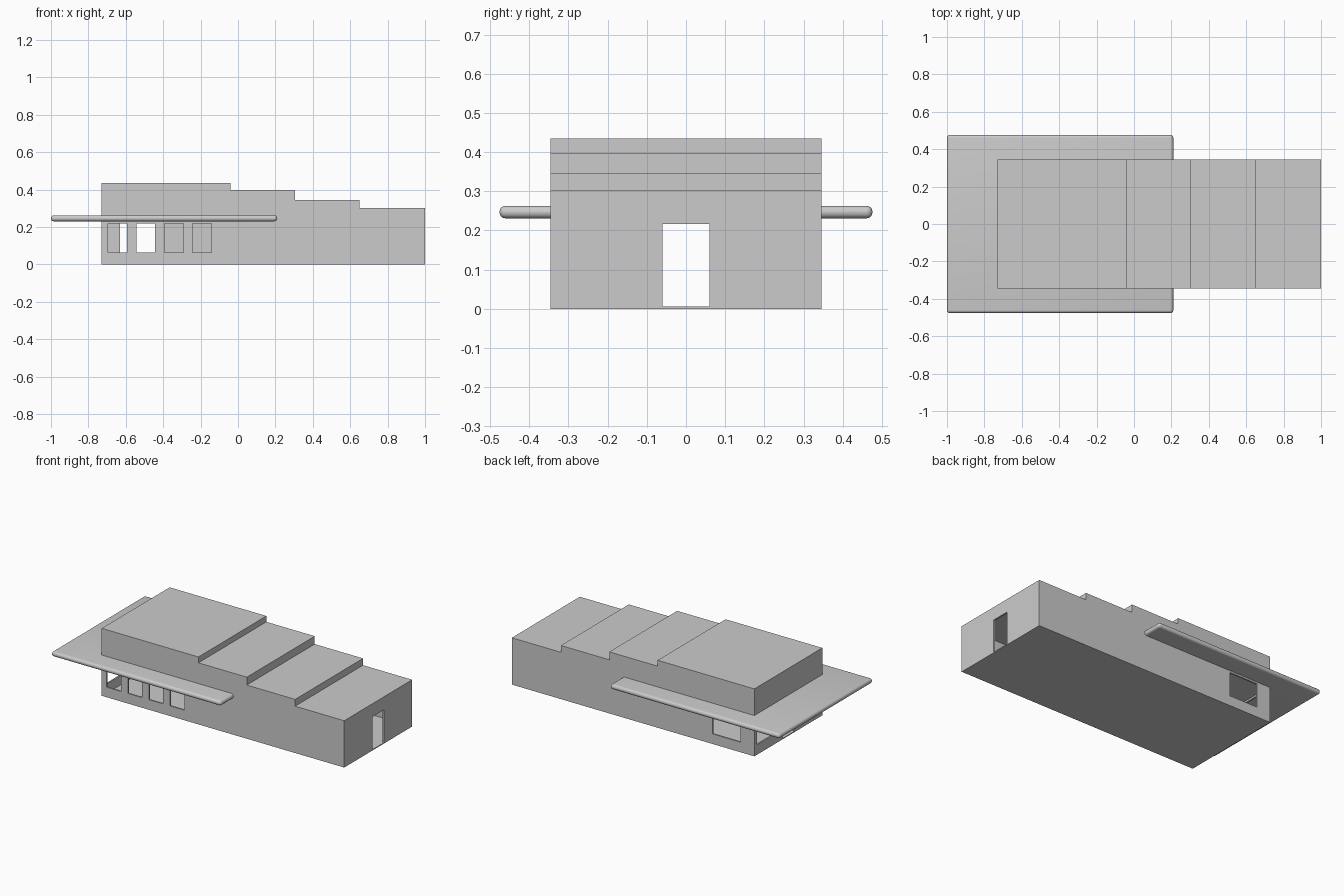
import bpy, bmesh

if "Cube" in bpy.data.objects:
    bpy.data.objects.remove(bpy.data.objects["Cube"])

WALL, FLOOR = 0.01, 0.005
STEPS = [(-0.04, 0.435), (0.305, 0.397), (0.65, 0.346), (1.0, 0.302)]


def mesh_object(name, bm):
    bmesh.ops.recalc_face_normals(bm, faces=bm.faces)
    mesh = bpy.data.meshes.new(name)
    bm.to_mesh(mesh)
    bm.free()
    ob = bpy.data.objects.new(name, mesh)
    bpy.context.collection.objects.link(ob)
    return ob


def box(name, x0, x1, y0, y1, z0, z1):
    bm = bmesh.new()
    bmesh.ops.create_cube(bm, size=1)
    for v in bm.verts:
        v.co = ((x0 + x1) / 2 + v.co.x * (x1 - x0),
                (y0 + y1) / 2 + v.co.y * (y1 - y0),
                (z0 + z1) / 2 + v.co.z * (z1 - z0))
    return mesh_object(name, bm)


def stepped_prism(name, inset, bottom):
    # side profile with a staircase roof, extruded across the width
    left = -0.73 + inset
    pts = [(left, bottom)]
    x = left
    for end, top in STEPS:
        pts += [(x, top - inset), (end - inset, top - inset)]
        x = end - inset
    pts.append((x, bottom))
    half = 0.346 - inset
    bm = bmesh.new()
    face = bm.faces.new([bm.verts.new((px, -half, pz)) for px, pz in pts])
    ext = bmesh.ops.extrude_face_region(bm, geom=[face])
    moved = [g for g in ext["geom"] if isinstance(g, bmesh.types.BMVert)]
    bmesh.ops.translate(bm, verts=moved, vec=(0, 2 * half, 0))
    return mesh_object(name, bm)


def activate(ob):
    bpy.ops.object.select_all(action='DESELECT')
    ob.select_set(True)
    bpy.context.view_layer.objects.active = ob


def cut(target, cutter):
    cutter.hide_render = True
    mod = target.modifiers.new("cut", 'BOOLEAN')
    mod.operation = 'DIFFERENCE'
    mod.solver = 'EXACT'
    mod.object = cutter
    activate(target)
    bpy.ops.object.modifier_apply(modifier=mod.name)
    bpy.data.objects.remove(cutter, do_unlink=True)


# hollow building shell
house = stepped_prism("house_shell", 0, 0)
cut(house, stepped_prism("interior", WALL, FLOOR))

# row of four front windows
for i in range(4):
    x = -0.695 + i * 0.151
    cut(house, box("front_window", x, x + 0.101, -0.4, -0.3, 0.065, 0.22))

# wide back window
cut(house, box("back_window", -0.63, -0.43, 0.3, 0.4, 0.065, 0.22))

# doors at both ends
for x in (-0.73, 1.0):
    cut(house, box("door", x - 0.05, x + 0.05, -0.06, 0.06, FLOOR + 0.001, 0.217))

# windows either side of the left door
for y0, y1 in ((-0.32, -0.1), (0.1, 0.32)):
    cut(house, box("end_window", -0.8, -0.7, y0, y1, 0.065, 0.22))

# canopy slab with rounded rim
canopy = box("canopy", -1.0, 0.21, -0.476, 0.476, 0.231, 0.263)
bev = canopy.modifiers.new("rim", 'BEVEL')
bev.width = 0.0155
bev.segments = 5
activate(canopy)
bpy.ops.object.modifier_apply(modifier=bev.name)
bpy.ops.object.shade_smooth_by_angle()
